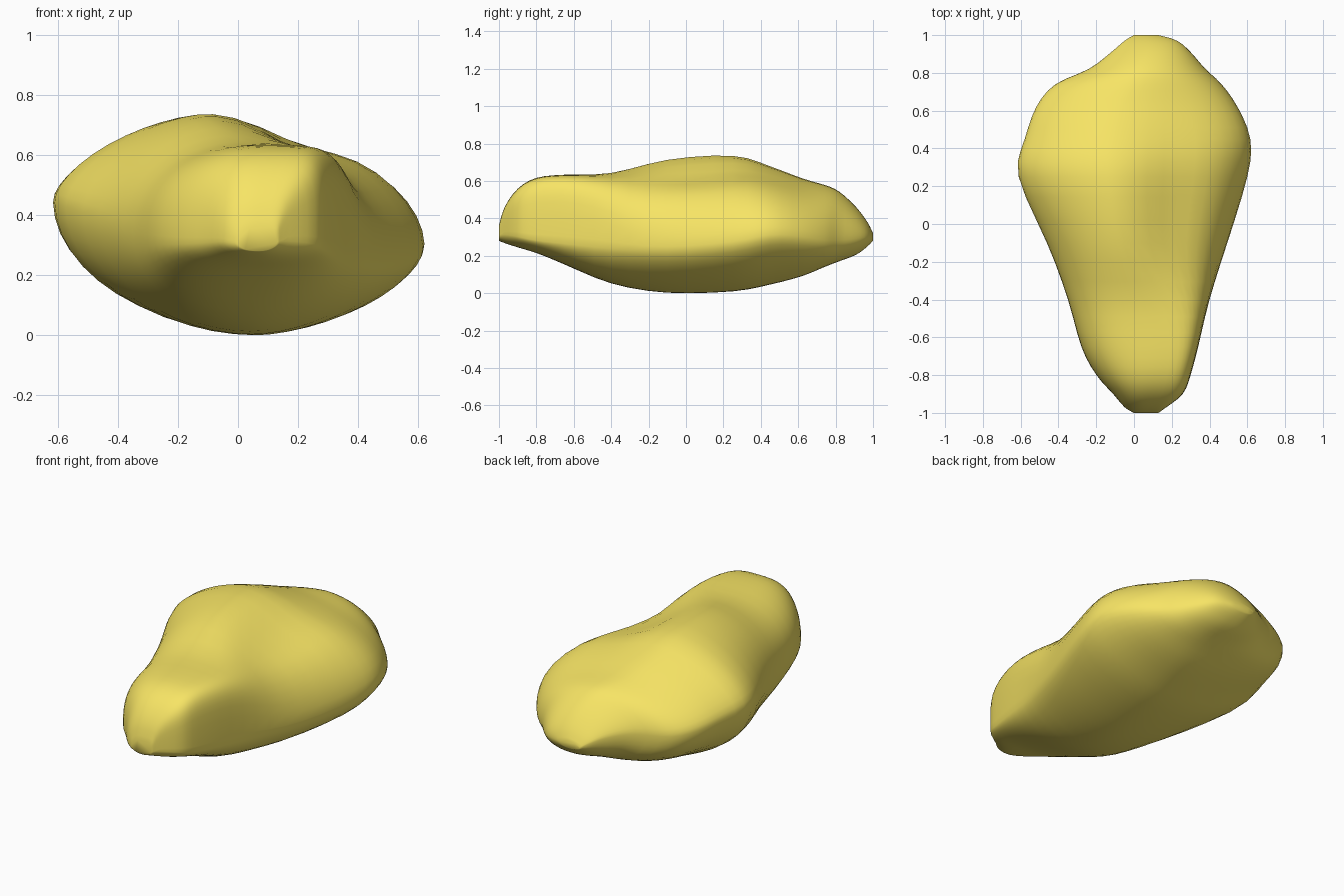
import bpy, bmesh, math

if "Cube" in bpy.data.objects:
    bpy.data.objects.remove(bpy.data.objects["Cube"])

# Cross-sections from front to back:
# y, left x, left z, right x, right z, crest x, crest z, keel x, keel z
STATIONS = [
    (-1.00, 0.00, 0.31, 0.13, 0.31, 0.07, 0.36, 0.07, 0.28),
    (-0.97, -0.05, 0.32, 0.17, 0.32, 0.07, 0.46, 0.07, 0.268),
    (-0.90, -0.11, 0.32, 0.26, 0.31, 0.07, 0.56, 0.08, 0.245),
    (-0.80, -0.20, 0.32, 0.30, 0.29, 0.09, 0.618, 0.08, 0.215),
    (-0.65, -0.28, 0.33, 0.34, 0.28, 0.09, 0.635, 0.07, 0.155),
    (-0.40, -0.35, 0.34, 0.40, 0.26, 0.04, 0.645, 0.04, 0.05),
    (-0.10, -0.46, 0.39, 0.495, 0.24, -0.06, 0.72, 0.05, 0.00),
    (0.25, -0.62, 0.45, 0.605, 0.27, -0.10, 0.740, 0.09, 0.008),
    (0.45, -0.58, 0.43, 0.620, 0.31, -0.10, 0.68, 0.12, 0.045),
    (0.62, -0.52, 0.40, 0.55, 0.30, -0.06, 0.615, 0.15, 0.09),
    (0.74, -0.42, 0.38, 0.465, 0.28, 0.00, 0.58, 0.15, 0.14),
    (0.82, -0.24, 0.38, 0.38, 0.28, 0.04, 0.545, 0.15, 0.17),
    (0.91, -0.12, 0.36, 0.30, 0.29, 0.08, 0.46, 0.13, 0.205),
    (0.97, -0.05, 0.33, 0.23, 0.30, 0.09, 0.38, 0.10, 0.25),
    (1.00, 0.00, 0.30, 0.13, 0.30, 0.07, 0.32, 0.07, 0.28),
]
SUB, RING = 3, 48


def blend(a, b, c, d, t):
    """Smooth interpolation between b and c."""
    return 0.5 * (2 * b + (c - a) * t + (2 * a - 5 * b + 4 * c - d) * t * t
                  + (3 * b - a - 3 * c + d) * t ** 3)


def sections():
    n = len(STATIONS)
    for i in range(n - 1):
        quad = [STATIONS[min(max(i + k, 0), n - 1)] for k in (-1, 0, 1, 2)]
        for s in range(SUB):
            yield [blend(*v, s / SUB) for v in zip(*quad)]
    yield list(STATIONS[-1])


def ramp(v, v0, v1):
    t = min(max((v - v0) / (v1 - v0), 0), 1)
    return t * t * (3 - 2 * t)


def ring_points(y, xl, zl, xr, zr, xt, zt, xb, zb):
    """One closed section made of four rounded quarters."""
    nose, tip = ramp(y, 0.1, -0.65), ramp(y, -0.2, -0.65)
    back = ramp(y, 0.5, 0.85)
    for k in range(RING):
        a = 2 * math.pi * k / RING
        c, s = math.cos(a), math.sin(a)
        right = c >= 0
        if s >= 0:
            e = 1.9 + 0.6 * nose + 2.7 * tip if right else 1.6 + 0.7 * nose
        else:
            e = (1.65 if right else 2.0) + 0.35 * max(tip, back)
        u = abs(c) ** (2 / e)
        v = abs(s) ** (2 / e)
        side_x, side_z = (xr, zr) if right else (xl, zl)
        mid_x, mid_z = (xt, zt) if s >= 0 else (xb, zb)
        x = mid_x + u * (side_x - mid_x)
        z = side_z + v * (mid_z - side_z)
        # shallow trough along the top
        if s > 0:
            z -= 0.075 * s * math.exp(-((x - 0.22) / 0.16) ** 2 - ((y - 0.08) / 0.36) ** 2)
        yield (x, y, z)


# Rock body: skin the sections and close both ends
bm = bmesh.new()
rings = [[bm.verts.new(p) for p in ring_points(*sec)] for sec in sections()]
for r0, r1 in zip(rings, rings[1:]):
    for k in range(RING):
        j = (k + 1) % RING
        bm.faces.new((r0[k], r0[j], r1[j], r1[k]))
bm.faces.new(rings[0])
bm.faces.new(rings[-1])
bmesh.ops.recalc_face_normals(bm, faces=bm.faces)

# Soften the seams between the quarters
flanks = [v for v in bm.verts if abs(v.co.y) < 0.98]
for _ in range(2):
    bmesh.ops.smooth_vert(bm, verts=flanks, factor=0.4,
                          use_axis_x=True, use_axis_y=False, use_axis_z=True)

# Rest on the ground
low = min(v.co.z for v in bm.verts)
bmesh.ops.translate(bm, verts=bm.verts, vec=(0, 0, -low))
for f in bm.faces:
    f.smooth = True

mesh = bpy.data.meshes.new("rock")
bm.to_mesh(mesh)
bm.free()
rock = bpy.data.objects.new("rock", mesh)
bpy.context.collection.objects.link(rock)

mat = bpy.data.materials.new("yellow_stone")
mat.diffuse_color = (0.93, 0.78, 0.13, 1)
mat.use_nodes = True
mat.node_tree.nodes["Principled BSDF"].inputs["Base Color"].default_value = mat.diffuse_color
mesh.materials.append(mat)
